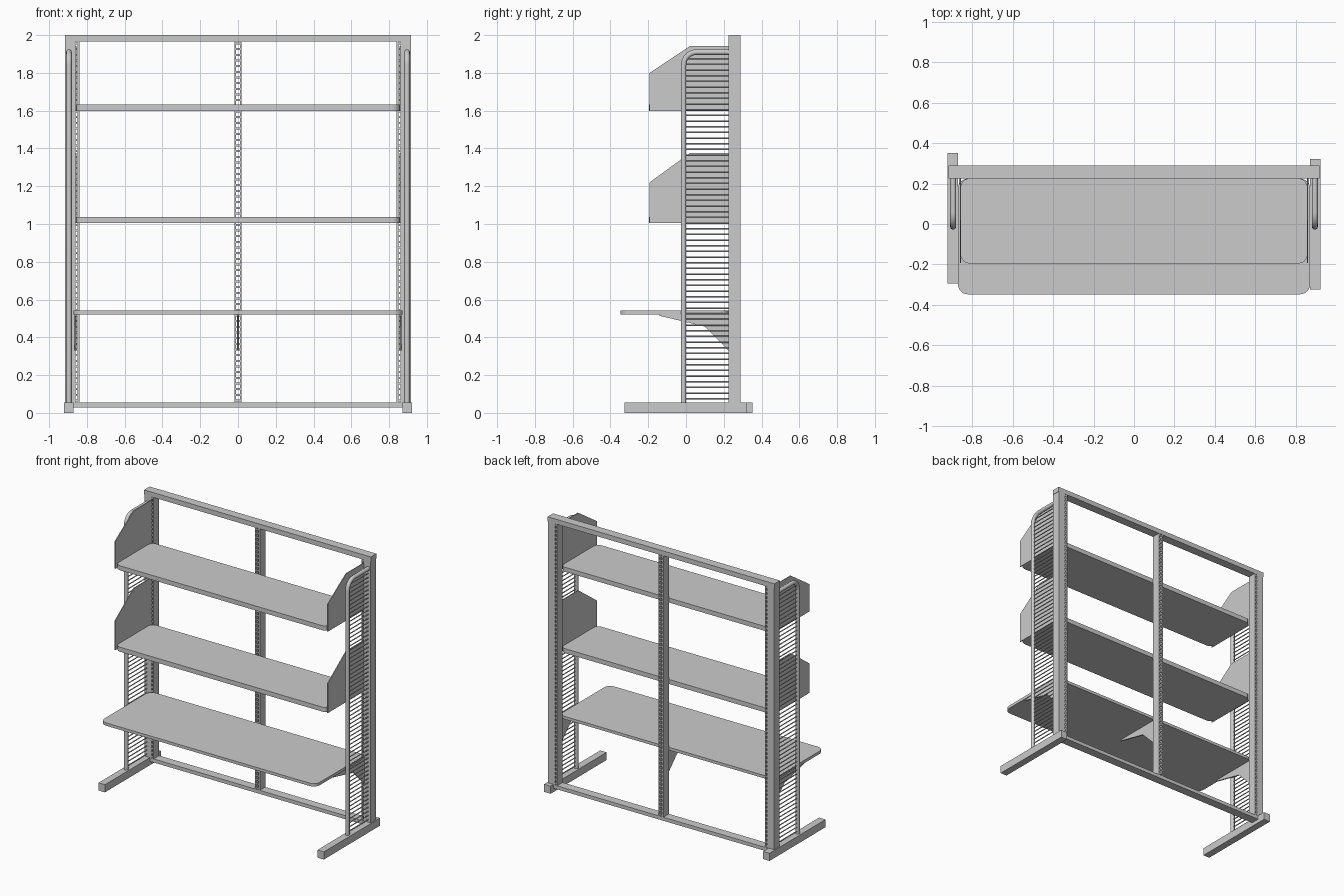
import bpy, bmesh, math
from mathutils import Vector

if "Cube" in bpy.data.objects:
    bpy.data.objects.remove(bpy.data.objects["Cube"])


def finish(bm, name):
    bmesh.ops.recalc_face_normals(bm, faces=bm.faces)
    me = bpy.data.meshes.new(name)
    bm.to_mesh(me)
    bm.free()
    ob = bpy.data.objects.new(name, me)
    bpy.context.collection.objects.link(ob)
    return ob


def add_box(bm, x0, x1, y0, y1, z0, z1):
    vs = bmesh.ops.create_cube(bm, size=1)["verts"]
    for v in vs:
        v.co = Vector((x1 if v.co.x > 0 else x0, y1 if v.co.y > 0 else y0, z1 if v.co.z > 0 else z0))


def box(name, *dims):
    bm = bmesh.new()
    add_box(bm, *dims)
    return finish(bm, name)


def prism(name, pts, offset):
    # extrude a 3D outline along an offset
    bm = bmesh.new()
    f = bm.faces.new([bm.verts.new(p) for p in pts])
    r = bmesh.ops.extrude_face_region(bm, geom=[f])
    for v in r["geom"]:
        if isinstance(v, bmesh.types.BMVert):
            v.co += Vector(offset)
    return finish(bm, name)


def plate(name, x, thick, yz):
    return prism(name, [(x - thick / 2, y, z) for y, z in yz], (thick, 0, 0))


def rounded_board(name, hx, y0, y1, z0, z1, r):
    pts = []
    corners = [(hx - r, y1 - r, 0), (r - hx, y1 - r, 90), (r - hx, y0 + r, 180), (hx - r, y0 + r, 270)]
    for cx, cy, a0 in corners:
        for i in range(7):
            a = math.radians(a0 + 15 * i)
            pts.append((cx + r * math.cos(a), cy + r * math.sin(a), z0))
    return prism(name, pts, (0, 0, z1 - z0))


PITCH = 0.03
YF, YB = 0.225, 0.289


def slotted_channel(name, x0, x1):
    # two rails joined by rungs on the front and back
    bm = bmesh.new()
    w = 0.009
    add_box(bm, x0, x0 + w, YF, YB, 0.05, 1.967)
    add_box(bm, x1 - w, x1, YF, YB, 0.05, 1.967)
    for i in range(64):
        z = 0.06 + PITCH * i
        for y in (YF, YB - 0.005):
            add_box(bm, x0 + w, x1 - w, y, y + 0.005, z, z + 0.011)
    return finish(bm, name)


# back frame
box("top_beam", -0.917, 0.917, YF, YB, 1.965, 2.0)
box("bottom_beam", -0.87, 0.87, YF, YB, 0.028, 0.054)
slotted_channel("centre_channel", -0.019, 0.019)

for s, side in ((-1, "left"), (1, "right")):
    # feet are slightly offset from each other front to back
    dy = 0.0 if s < 0 else -0.03
    xa, xb = sorted((s * 0.87, s * 0.922))
    box(side + "_foot", xa, xb, -0.295 + dy, 0.352 + dy, 0, 0.056)
    xa, xb = sorted((s * 0.868, s * 0.915))
    box(side + "_post", xa, xb, YF, YB, 0.05, 1.967)
    xa, xb = sorted((s * 0.868, s * 0.84))
    slotted_channel(side + "_channel", xa, xb)

    # bent tube of the side panel
    x, yt, zt, r = s * 0.895, -0.013, 1.91, 0.07
    path = [(x, yt, 0.05)]
    for i in range(9):
        a = math.pi - i * math.pi / 16
        path.append((x, yt + r + r * math.cos(a), zt - r + r * math.sin(a)))
    path.append((x, 0.23, zt))
    cu = bpy.data.curves.new(side + "_tube", "CURVE")
    cu.dimensions = "3D"
    cu.bevel_depth = 0.015
    cu.bevel_resolution = 3
    cu.use_fill_caps = True
    sp = cu.splines.new("POLY")
    sp.points.add(len(path) - 1)
    for p, co in zip(sp.points, path):
        p.co = (*co, 1)
    tube = bpy.data.objects.new(side + "_tube", cu)
    bpy.context.collection.objects.link(tube)

    # horizontal wires of the side panel
    bm = bmesh.new()
    for i in range(61):
        z = 0.075 + PITCH * i
        res = bmesh.ops.create_cone(bm, segments=6, radius1=0.004, radius2=0.004, depth=0.24, cap_ends=True)
        for v in res["verts"]:
            v.co = Vector((x + v.co.x, 0.108 + v.co.z, z + v.co.y))
    finish(bm, side + "_wires")

# shelves with end panels
for name, z, front, top in (("upper", 1.599, 1.80, 1.942), ("middle", 1.004, 1.22, 1.375)):
    rounded_board(name + "_shelf", 0.856, -0.195, YF, z, z + 0.033, 0.04)
    for s, side in ((-1, "left"), (1, "right")):
        plate(f"{name}_{side}_end_panel", s * 0.859, 0.006,
              [(-0.193, z), (YF, z), (YF, top), (0.02, top), (-0.193, front)])

# desk board and brackets
rounded_board("desk_board", 0.871, -0.348, YF, 0.52, 0.541, 0.05)
for name, x in (("left", -0.86), ("centre", 0), ("right", 0.86)):
    plate(name + "_desk_bracket", x, 0.01,
          [(YF, 0.33), (YF, 0.522), (-0.14, 0.522), (-0.14, 0.514), (0.1, 0.457)])
